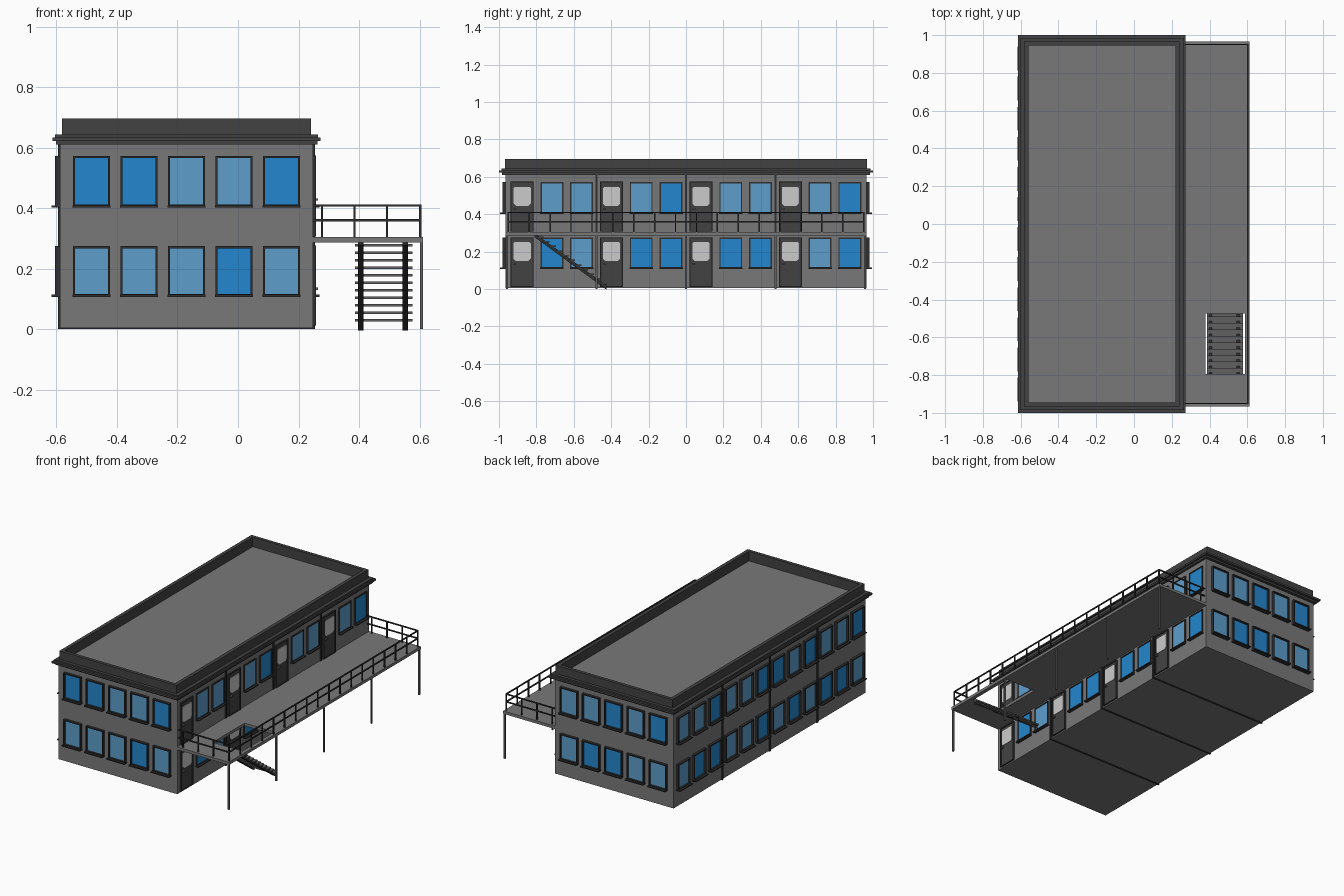
import bpy, bmesh
from mathutils import Matrix, Vector

if "Cube" in bpy.data.objects:
    bpy.data.objects.remove(bpy.data.objects["Cube"])


def material(name, r, g, b):
    m = bpy.data.materials.new(name)
    m.diffuse_color = (r, g, b, 1)
    m.use_nodes = True
    m.node_tree.nodes["Principled BSDF"].inputs["Base Color"].default_value = m.diffuse_color
    return m


WALL = material("wall grey", 0.19, 0.19, 0.19)
DARK = material("dark grey trim", 0.055, 0.055, 0.055)
FRAME = material("charcoal frame", 0.03, 0.03, 0.03)
BLUE = material("blue glass", 0.017, 0.24, 0.62)
PALE = material("pale blue glass", 0.11, 0.34, 0.60)
LIGHT = material("light door glass", 0.6, 0.6, 0.6)
STEEL = material("steel grey", 0.12, 0.12, 0.12)

parts = {}
I = Matrix.Identity(4)


def part(name, mat):
    if name not in parts:
        parts[name] = (bmesh.new(), mat)
    return parts[name][0]


def box(name, mat, x, y, z, M=I):
    """Box given by (low, high) ranges, mapped through M."""
    S = Matrix.Diagonal((x[1] - x[0], y[1] - y[0], z[1] - z[0], 1))
    T = Matrix.Translation((sum(x) / 2, sum(y) / 2, sum(z) / 2))
    bmesh.ops.create_cube(part(name, mat), size=1, matrix=M @ T @ S)


def ring(name, mat, outer, inner, z, M=I):
    """Rectangular frame; outer and inner are (x0, x1, y0, y1)."""
    bm = part(name, mat)

    def loop(r, h):
        a, b, c, d = r
        return [bm.verts.new(M @ Vector((p, q, h)))
                for p, q in ((a, c), (b, c), (b, d), (a, d))]
    ob, ib, ot, it = loop(outer, z[0]), loop(inner, z[0]), loop(outer, z[1]), loop(inner, z[1])
    for i in range(4):
        j = (i + 1) % 4
        for p, q in ((ot, it), (it, ib), (ib, ob), (ob, ot)):
            bm.faces.new((p[i], p[j], q[j], q[i]))


def prism(name, mat, pts, z, M=I):
    """Flat outline extruded between two heights."""
    bm = part(name, mat)
    lo, hi = ([bm.verts.new(M @ Vector((p, q, h))) for p, q in pts] for h in z)
    bm.faces.new(lo)
    bm.faces.new(hi)
    for i in range(len(pts)):
        j = (i + 1) % len(pts)
        bm.faces.new((lo[i], lo[j], hi[j], hi[i]))


# Main dimensions
CX, HX, HY = -0.17, 0.418, 0.965


def wall(nx, ny):
    """Wall space: x along the wall, y up, z outward."""
    M = Matrix(((-ny, 0, nx, CX + nx * HX), (nx, 0, ny, ny * HY), (0, 1, 0, 0), (0, 0, 0, 1)))
    return M


FRONT, RIGHT, BACK, LEFT = wall(0, -1), wall(1, 0), wall(0, 1), wall(-1, 0)
FLOORS = ((0.11, 0.274), (0.405, 0.572))


def window(M, u, floor, pale, depth=0.016):
    z0, z1 = FLOORS[floor]
    w, t = 0.061, 0.007
    ring("window_frames", FRAME, (u - w, u + w, z0, z1),
         (u - w + t, u + w - t, z0 + t, z1 - t), (-0.002, depth), M)
    box("window_sills", FRAME, (u - w - 0.002, u + w + 0.002), (z0 - 0.003, z0 + 0.004),
        (-0.002, depth + 0.013), M)
    box("pale_panes" if pale else "blue_panes", PALE if pale else BLUE,
        (u - w + t, u + w - t), (z0 + t, z1 - t), (-0.002, 0.004), M)


def door(M, u, z0, z1):
    ring("door_frames", FRAME, (u - 0.061, u + 0.061, z0, z1),
         (u - 0.054, u + 0.054, z0 + 0.004, z1 - 0.007), (-0.002, 0.009), M)
    box("door_leaves", DARK, (u - 0.054, u + 0.054), (z0 + 0.004, z1 - 0.007), (-0.002, 0.005), M)
    # glazed panel with clipped corners
    a, b, w, c = z0 + 0.138, z0 + 0.238, 0.046, 0.012
    prism("door_panes", LIGHT, [(u - w + c, a), (u + w - c, a), (u + w, a + c), (u + w, b - c / 2),
                                (u + w - c / 2, b), (u - w + c / 2, b), (u - w, b - c / 2), (u - w, a + c)],
          (0.004, 0.008), M)
    box("door_handles", STEEL, (u - 0.047, u - 0.029), (z0 + 0.118, z0 + 0.125), (0.004, 0.017), M)


# Building body, cornice, roof and parapet
box("building_body", WALL, (CX - HX, CX + HX), (-HY, HY), (0.004, 0.635))
for x, y, z in ((0.432, 0.983, (0.61, 0.622)), (0.443, 1.0, (0.622, 0.634)),
                (0.434, 0.986, (0.634, 0.643))):
    ring("cornice", DARK, (CX - x, CX + x, -y, y), (CX - 0.40, CX + 0.40, -0.955, 0.955), z)
ring("parapet", DARK, (CX - 0.412, CX + 0.412, -0.967, 0.967),
     (CX - 0.389, CX + 0.389, -0.946, 0.946), (0.63, 0.696))

# Dark joints between the four bays, wrapping under the floor
for y in (-0.478, 0, 0.478):
    box("bay_joints", FRAME, (CX - HX - 0.006, CX + HX + 0.006), (y - 0.006, y + 0.006), (0.001, 0.61))

# Windows: D = deep blue, L = pale blue, listed along each wall
for M, rows in ((FRONT, ("LLLDL", "DDLLD")), (BACK, ("LDDLL", "LLDLD"))):
    for f in (0, 1):
        for i, c in enumerate(rows[f]):
            window(M, (i - 2) * 0.157, f, c == "L")
for f, row in enumerate(("LDDLLDLDLDDL", "LLDLLDDLDLLD")):
    for i, c in enumerate(row):
        window(LEFT, (i - 5.5) * 0.1593, f, c == "L")
# Access side: each bay has a door and two windows
for f, row in enumerate(("DLDDDDLD", "LLLDLLLD")):
    for bay in range(4):
        start = -0.956 + 0.478 * bay
        door(RIGHT, start + 0.08, *((0.012, 0.276), (0.307, 0.574))[f])
        for k in (0, 1):
            window(RIGHT, start + 0.239 + 0.159 * k, f, row[bay * 2 + k] == "L", 0.008)

# Walkway with a stair opening
X0, X1 = CX + HX, 0.612
ring("walkway", WALL, (X0, X1, -0.966, 0.966), (0.379, 0.588, -0.795, -0.475), (0.287, 0.305))
for i in range(5):
    y = (i - 2) * 0.4785
    box("walkway_posts", STEEL, (0.601, 0.611), (y - 0.005, y + 0.005), (0, 0.288))

# Railing on the outer side and both ends
RX, RY, R = 0.602, 0.95, 0.0035
for z in (0.36, 0.409):
    box("railing_rails", FRAME, (RX - R, RX + R), (-RY, RY), (z - R, z + R))
    for y in (-RY, RY):
        box("railing_rails", FRAME, (X0, RX), (y - R, y + R), (z - R, z + R))
posts = [(RX, -RY + 2 * RY * i / 17) for i in range(18)]
posts += [(x, y) for x in (0.278, 0.385, 0.492) for y in (-RY, RY)]
for x, y in posts:
    box("railing_posts", FRAME, (x - R, x + R), (y - R, y + R), (0.303, 0.409))

# Stair: sheared stringers and open treads
slope = Matrix.Identity(4)
slope[2][1] = -0.73
slope[2][3] = 0.292 - 0.73 * 0.80
for x in (0.405, 0.552):
    box("stair_stringers", FRAME, (x - 0.009, x + 0.009), (-0.81, -0.425), (-0.022, 0), slope)
for i in range(11):
    y, z = -0.785 + 0.034 * i, 0.277 - 0.0248 * i
    box("stair_treads", STEEL, (0.386, 0.576), (y - 0.012, y + 0.022), (z - 0.004, z + 0.004))

# Turn each part into an object
for name, (bm, mat) in parts.items():
    bmesh.ops.recalc_face_normals(bm, faces=bm.faces)
    me = bpy.data.meshes.new(name)
    bm.to_mesh(me)
    bm.free()
    me.materials.append(mat)
    bpy.context.collection.objects.link(bpy.data.objects.new(name, me))
